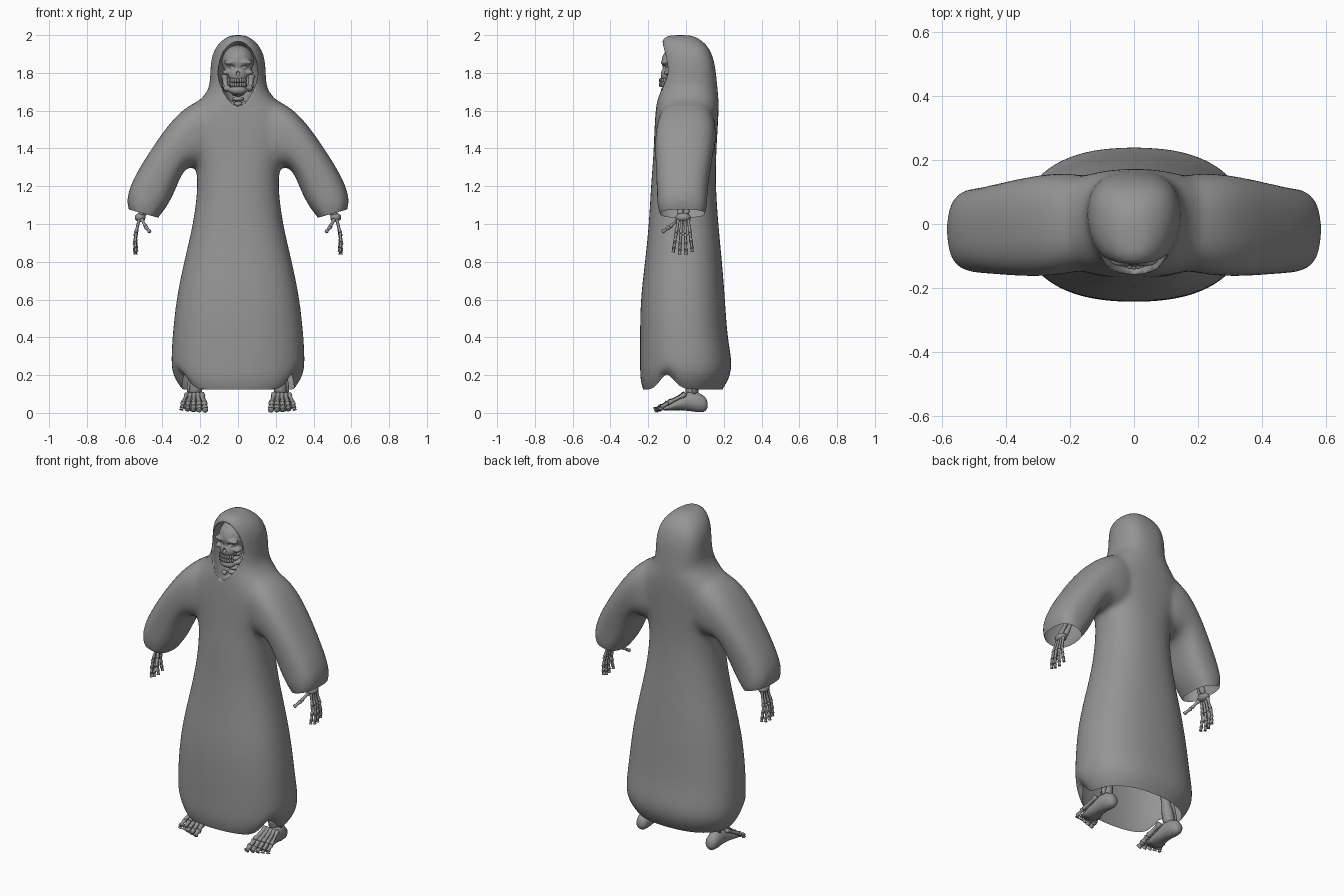
import bpy, bmesh, math
from mathutils import Vector, Matrix

if "Cube" in bpy.data.objects:
    bpy.data.objects.remove(bpy.data.objects["Cube"])

grey = bpy.data.materials.new("plain_grey")
grey.use_nodes = True
COLOUR = (0.3, 0.3, 0.3, 1)
grey.diffuse_color = COLOUR
grey.node_tree.nodes["Principled BSDF"].inputs["Base Color"].default_value = COLOUR


# ---- helpers ----
def finish(bm, name):
    bmesh.ops.recalc_face_normals(bm, faces=bm.faces)
    me = bpy.data.meshes.new(name)
    bm.to_mesh(me)
    bm.free()
    ob = bpy.data.objects.new(name, me)
    bpy.context.collection.objects.link(ob)
    me.materials.append(grey)
    me.polygons.foreach_set("use_smooth", [True] * len(me.polygons))
    return ob


def ball(bm, centre, size, detail=2):
    m = Matrix.Translation(centre) @ Matrix.Diagonal((*size, 1))
    return bmesh.ops.create_icosphere(bm, subdivisions=detail, radius=1, matrix=m)["verts"]


def skin(bm, rings):
    """Join rings of points into a closed tube."""
    rows = [[bm.verts.new(p) for p in ring] for ring in rings]
    for a, b in zip(rows, rows[1:]):
        for i in range(len(a)):
            j = (i + 1) % len(a)
            bm.faces.new((a[i], a[j], b[j], b[i]))
    bm.faces.new(rows[0][::-1])
    bm.faces.new(rows[-1])


def oval(a, b, front, back, taper=0.0, power=0.85, n=28):
    """Soft oval between two (x, z) ends, spanning front to back in y."""
    pts = []
    for i in range(n):
        t = math.tau * i / n
        c, s = (math.copysign(abs(f(t)) ** power, f(t)) for f in (math.cos, math.sin))
        k = c * (1 + taper * min(s, 0))
        pts.append(((a[0] + b[0]) / 2 + (b[0] - a[0]) / 2 * k,
                    (front + back) / 2 + (back - front) / 2 * s,
                    (a[1] + b[1]) / 2 + (b[1] - a[1]) / 2 * k))
    return pts


def bone(bm, p, q, r, n=8):
    """Shaft with a knob at each end."""
    p, q = Vector(p), Vector(q)
    d = q - p
    u = d.orthogonal().normalized()
    w = d.normalized().cross(u)
    shape = ((0, .5), (.06, 1.1), (.16, 1.1), (.3, .8), (.7, .75), (.84, 1), (.94, 1), (1, .5))
    skin(bm, [[p + d * t + (u * math.cos(math.tau * i / n) + w * math.sin(math.tau * i / n)) * r * k
               for i in range(n)] for t, k in shape])


def chain(bm, pts, r):
    for p, q in zip(pts, pts[1:]):
        bone(bm, p, q, r)


def bake(ob):
    dg = bpy.context.evaluated_depsgraph_get()
    me = bpy.data.meshes.new_from_object(ob.evaluated_get(dg))
    ob.modifiers.clear()
    ob.data = me
    me.polygons.foreach_set("use_smooth", [True] * len(me.polygons))


def fuse_and_cut(ob, voxel, smooth, cutter, subdivide=0):
    if subdivide:
        ob.modifiers.new("round", "SUBSURF").levels = subdivide
    m = ob.modifiers.new("fuse", "REMESH")
    m.mode, m.voxel_size, m.use_smooth_shade = "VOXEL", voxel, True
    m = ob.modifiers.new("soften", "SMOOTH")
    m.iterations = smooth
    m = ob.modifiers.new("hollow", "BOOLEAN")
    m.operation, m.object, m.solver = "DIFFERENCE", cutter, "EXACT"
    bake(ob)
    bpy.data.objects.remove(cutter)


# ---- robe: body and hood (z, half width, front, back, taper) ----
bm = bmesh.new()
body = ((.04, .22, -.18, .13, 0), (.12, .30, -.235, .195, 0), (.2, .352, -.245, .24, 0),
        (.28, .356, -.245, .245, 0), (.4, .35, -.245, .22, 0), (.6, .33, -.243, .208, 0),
        (.8, .288, -.218, .192, 0), (1.0, .238, -.197, .172, 0), (1.2, .212, -.187, .158, 0),
        (1.34, .225, -.175, .16, 0), (1.45, .295, -.17, .165, 0), (1.55, .305, -.166, .172, 0),
        (1.64, .225, -.158, .175, 0), (1.7, .154, -.147, .17, 0), (1.78, .149, -.136, .162, .16),
        (1.86, .147, -.133, .152, .16), (1.92, .13, -.133, .13, .12), (1.96, .1, -.13, .1, .1),
        (1.988, .065, -.122, .06, .05), (2.002, .03, -.09, .025, 0))
skin(bm, [oval((-w, z), (w, z), f, b, t, .72 if 1.75 < z < 1.97 else .85) for z, w, f, b, t in body])

# sleeves (upper end, lower end, front, back)
sleeve = (((.08, 1.69), (.08, 1.32), -.13, .14), ((.19, 1.668), (.2, 1.29), -.155, .162),
          ((.318, 1.597), (.26, 1.31), -.166, .156), ((.45, 1.413), (.3, 1.265), -.163, .138),
          ((.555, 1.245), (.34, 1.155), -.156, .117), ((.592, 1.14), (.39, 1.07), -.153, .112),
          ((.582, 1.07), (.43, 1.03), -.143, .105), ((.54, .99), (.45, .97), -.1, .07))
for s in (1, -1):
    skin(bm, [oval((s * a[0], a[1]), (s * b[0], b[1]), f, k, 0, .78) for a, b, f, k in sleeve])
robe = finish(bm, "robe")

# hood hollow
bm = bmesh.new()
for v in ball(bm, (0, 0, 0), (1, 1, 1), 4):
    v.co.x *= 1 + .25 * min(v.co.z, 0)
    v.co = Vector((v.co.x * .106, v.co.y * .155 - .1, v.co.z * .178 + 1.79))
fuse_and_cut(robe, .015, 10, finish(bm, "hood_cutter"), 2)

# open the hem and the cuffs
bm = bmesh.new()
bm.from_mesh(robe.data)


def trim(faces, point, normal):
    geom = set(faces)
    for f in faces:
        geom.update(f.verts)
        geom.update(f.edges)
    bmesh.ops.bisect_plane(bm, geom=list(geom), plane_co=point, plane_no=normal, clear_outer=True)


trim(bm.faces[:], (0, 0, .125), (0, 0, -1))
for s in (1, -1):
    cuff = [f for f in bm.faces if f.calc_center_median().x * s > .35
            and .9 < f.calc_center_median().z < 1.3]
    trim(cuff, (s * .5, 0, 1.055), (s * .27, 0, -.96))
# lift the hem over each foot
for v in bm.verts:
    if v.co.z < .4:
        side = min(1, max(0, (abs(v.co.x) - .18) / .1))
        lift = .078 * side * math.exp(-((v.co.y + .105) / .06) ** 2)
        v.co.z += lift * ((.4 - v.co.z) / .275) ** 2
bm.to_mesh(robe.data)
bm.free()

# ---- skull ----
bm = bmesh.new()
ball(bm, (0, -.03, 1.86), (.085, .1, .088), 3)
ball(bm, (0, -.085, 1.79), (.052, .05, .05), 3)
for s in (1, -1):
    ball(bm, (s * .062, -.085, 1.802), (.022, .035, .015))
    ball(bm, (s * .036, -.112, 1.856), (.042, .022, .015))
skull = finish(bm, "skull")
bm = bmesh.new()
for s in (1, -1):
    ball(bm, (s * .037, -.135, 1.83), (.026, .03, .014), 3)
ball(bm, (0, -.14, 1.797), (.011, .025, .014))
fuse_and_cut(skull, .006, 3, finish(bm, "socket_cutter"))

# jaw with both rows of teeth
bm = bmesh.new()
ball(bm, (0, -.095, 1.708), (.048, .038, .026), 3)
for s in (1, -1):
    chain(bm, ((s * .072, -.03, 1.79), (s * .064, -.05, 1.72), (s * .025, -.105, 1.707)), .018)
for z in (1.76, 1.737):
    for i in range(-4, 5):
        t = i * .3
        ball(bm, (.044 * math.sin(t), -.1 - .036 * math.cos(t), z), (.0075, .007, .013))
finish(bm, "jaw_and_teeth")

# neck
bm = bmesh.new()
for i in range(7):
    ball(bm, (0, -.02 - .004 * i, 1.77 - .027 * i), (.035, .035, .014))
for s in (1, -1):
    bone(bm, (s * .02, -.09, 1.635), (s * .15, -.03, 1.62), .014)
finish(bm, "neck_bones")

for s, side in ((1, "left"), (-1, "right")):
    # arm bones
    bm = bmesh.new()
    bone(bm, (s * .19, 0, 1.56), (s * .4, 0, 1.28), .022)
    bone(bm, (s * .4, .015, 1.28), (s * .505, .0, 1.04), .016)
    bone(bm, (s * .41, -.02, 1.28), (s * .52, -.03, 1.04), .016)
    finish(bm, side + "_arm")

    # hand: wrist, four fingers, thumb
    bm = bmesh.new()
    ball(bm, (s * .518, -.015, 1.035), (.03, .042, .024))
    for i, tip in enumerate((.85, .838, .838, .852)):
        y0, y1 = -.04 + .017 * i, -.068 + .034 * i
        top, end = Vector((s * .522, y0, 1.03)), Vector((s * (.543 - .004 * abs(i - 1)), y1, tip))
        chain(bm, [top.lerp(end, t) + Vector((s * .012 * math.sin(t * 3), 0, 0))
                   for t in (0, .42, .68, .86, 1)], .0095)
    chain(bm, ((s * .51, -.04, 1.025), (s * .488, -.085, .985), (s * .467, -.125, .958)), .0105)
    finish(bm, side + "_hand")

    # leg bones
    bm = bmesh.new()
    bone(bm, (s * .1, 0, 1.0), (s * .17, -.01, .56), .032)
    bone(bm, (s * .17, 0, .56), (s * .23, .035, .08), .034)
    bone(bm, (s * .2, .02, .54), (s * .26, .045, .1), .015)
    finish(bm, side + "_leg")

    # foot: solid heel and sole (y, half width, bottom, top), then five toes
    bm = bmesh.new()
    sole = ((-.12, .05, .012, .03), (-.08, .05, .012, .055), (-.03, .046, .014, .085),
            (.02, .042, .01, .115), (.06, .04, .004, .11), (.095, .034, .006, .09),
            (.108, .026, .015, .075), (.114, .012, .03, .055))
    skin(bm, [[(x, y, z) for x, z, y in oval((s * .235 - w, y), (s * .235 + w, y), lo, hi, 0, 1, 16)]
              for y, w, lo, hi in sole])
    for i in range(5):
        dx = -.06 + .03 * i
        chain(bm, ((s * (.232 + dx * .65), .0, .1), (s * (.235 + dx * .95), -.095, .052),
                   (s * (.236 + dx), -.132, .03), (s * (.237 + dx * 1.05), .008 * i - .168, .014)),
              .016 - .001 * i)
    finish(bm, side + "_foot")
